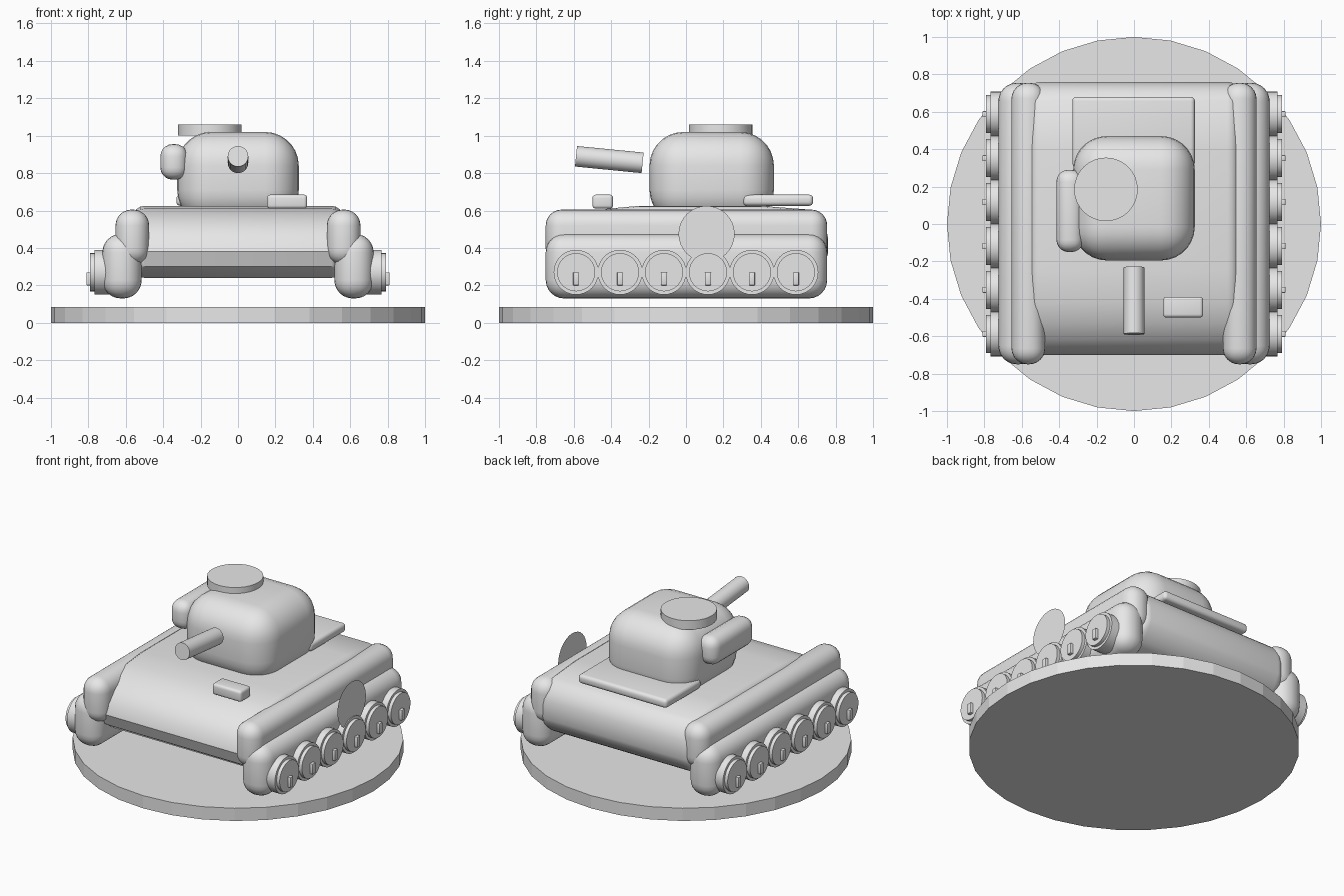
import bpy, bmesh, math
from mathutils import Vector

if "Cube" in bpy.data.objects:
    bpy.data.objects.remove(bpy.data.objects["Cube"])

grey = bpy.data.materials.new("plain_grey")
grey.use_nodes = True
grey.diffuse_color = (0.8, 0.8, 0.8, 1)
grey.node_tree.nodes["Principled BSDF"].inputs["Base Color"].default_value = (0.8, 0.8, 0.8, 1)


def finish(name, bevel=0, segments=4, smooth=True):
    ob = bpy.context.object
    ob.name = ob.data.name = name
    ob.data.materials.append(grey)
    if bevel:
        mod = ob.modifiers.new("round", "BEVEL")
        mod.width, mod.segments = bevel, segments
        mod.limit_method = "ANGLE"
        mod.angle_limit = math.radians(40)
        bpy.ops.object.modifier_apply(modifier=mod.name)
    if smooth:
        bpy.ops.object.shade_smooth_by_angle(angle=math.radians(35))
    return ob


def box(name, low, high, bevel, segments=4):
    low, high = Vector(low), Vector(high)
    bpy.ops.mesh.primitive_cube_add(size=1, location=(low + high) / 2)
    bpy.context.object.scale = high - low
    bpy.ops.object.transform_apply(location=False, rotation=False, scale=True)
    return finish(name, bevel, segments)


def cylinder(name, start, end, radius, sides=32, smooth=True):
    start, end = Vector(start), Vector(end)
    axis = end - start
    bpy.ops.mesh.primitive_cylinder_add(
        vertices=sides, radius=radius, depth=axis.length, location=(start + end) / 2,
        rotation=axis.to_track_quat("Z", "Y").to_euler())
    return finish(name, smooth=smooth)


# Round display base
cylinder("base", (0, 0, 0), (0, 0, 0.085), 1, smooth=False)

# Hull: side profile (y, z) extruded across the width
profile = [(0.76, 0.45), (0.74, 0.55), (0.66, 0.605), (0.4, 0.625), (-0.25, 0.625),
           (-0.42, 0.61), (-0.53, 0.575), (-0.62, 0.52), (-0.68, 0.45), (-0.70, 0.38),
           (-0.67, 0.3), (-0.58, 0.24), (0.64, 0.24), (0.73, 0.29), (0.76, 0.37)]
half = 0.56
bm = bmesh.new()
face = bm.faces.new([bm.verts.new((-half, y, z)) for y, z in profile])
side = bmesh.ops.extrude_face_region(bm, geom=[face])
bmesh.ops.translate(bm, vec=(2 * half, 0, 0),
                    verts=[v for v in side["geom"] if isinstance(v, bmesh.types.BMVert)])
bmesh.ops.recalc_face_normals(bm, faces=bm.faces)
mesh = bpy.data.meshes.new("hull")
bm.to_mesh(mesh)
bm.free()
hull = bpy.data.objects.new("hull", mesh)
bpy.context.collection.objects.link(hull)
bpy.ops.object.select_all(action="DESELECT")
hull.select_set(True)
bpy.context.view_layer.objects.active = hull
finish("hull", 0.06, 4)

# Turret with hatch, side bin and gun
box("turret", (-0.325, -0.195, 0.53), (0.325, 0.47, 1.02), 0.18, 7)
cylinder("turret_hatch", (-0.15, 0.185, 1.0), (-0.15, 0.185, 1.06), 0.17)
box("turret_side_bin", (-0.415, -0.15, 0.765), (-0.27, 0.29, 0.955), 0.065, 5)
cylinder("gun_barrel", (0, -0.232, 0.855), (0, -0.588, 0.89), 0.055)

# Deck fittings
box("rear_deck_plate", (-0.33, 0.305, 0.625), (0.325, 0.68, 0.685), 0.022)
box("front_deck_box", (0.155, -0.5, 0.61), (0.37, -0.39, 0.685), 0.018)

# Running gear on both sides
for name, s in (("left", 1), ("right", -1)):
    def sided_box(part, inner, outer, y, z, bevel, segments=6):
        x = sorted((s * inner, s * outer))
        box(name + "_" + part, (x[0], y[0], z[0]), (x[1], y[1], z[1]), bevel, segments)

    sided_box("fender", 0.475, 0.655, (-0.75, 0.755), (0.31, 0.605), 0.085)
    sided_box("track", 0.515, 0.725, (-0.75, 0.755), (0.13, 0.475), 0.098)
    for i in range(6):
        y = (i - 2.5) * 0.235
        for part, inner, outer, radius in (("wheel", 0.66, 0.768, 0.12),
                                           ("wheel_rim", 0.75, 0.79, 0.102)):
            cylinder(f"{name}_{part}_{i + 1}", (s * inner, y, 0.27), (s * outer, y, 0.27), radius)
        sided_box(f"wheel_hub_{i + 1}", 0.77, 0.81, (y - 0.016, y + 0.016), (0.2, 0.27), 0.004, 2)

# Flat badge disc on the left side
bpy.ops.mesh.primitive_circle_add(vertices=32, radius=0.15, fill_type="NGON",
                                  location=(0.762, 0.11, 0.475),
                                  rotation=(0, math.pi / 2, 0))
finish("side_disc", smooth=False)
